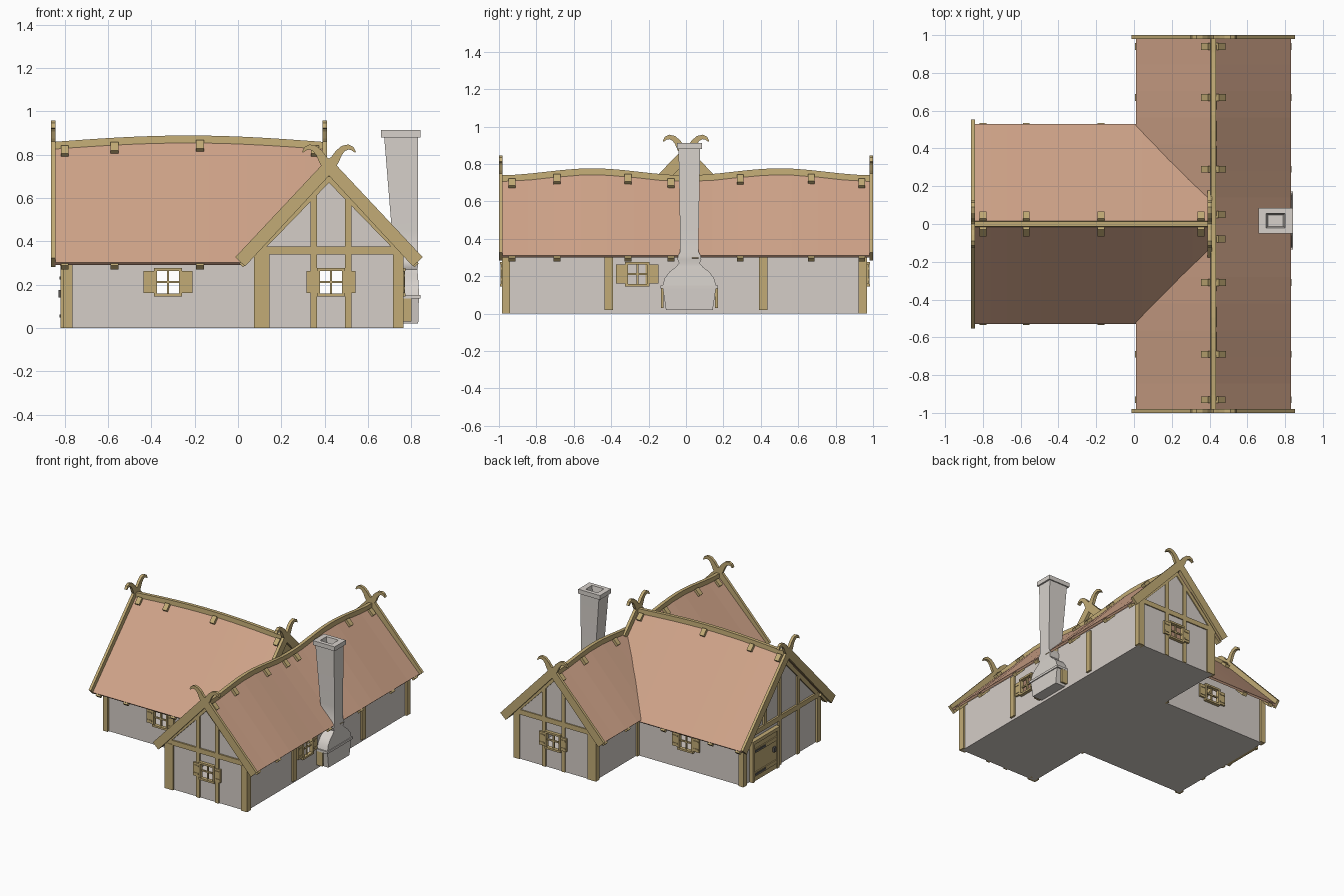
import bpy, bmesh, math
from mathutils import Vector, Matrix

if "Cube" in bpy.data.objects:
    bpy.data.objects.remove(bpy.data.objects["Cube"])


def material(name, rgb):
    m = bpy.data.materials.new(name)
    m.diffuse_color = (*rgb, 1)
    m.use_nodes = True
    m.node_tree.nodes["Principled BSDF"].inputs["Base Color"].default_value = m.diffuse_color
    return m


PLASTER = material("plaster", (0.66, 0.61, 0.57))
TILE = material("roof_clay", (0.63, 0.37, 0.25))
TIMBER = material("timber", (0.54, 0.41, 0.18))
STONE = material("chimney_stone", (0.68, 0.64, 0.60))
IRON = material("iron", (0.10, 0.095, 0.09))


def finish(bm, name, mat, recalc=True):
    if recalc:
        bmesh.ops.recalc_face_normals(bm, faces=bm.faces)
    me = bpy.data.meshes.new(name)
    bm.to_mesh(me)
    bm.free()
    me.materials.append(mat)
    ob = bpy.data.objects.new(name, me)
    bpy.context.collection.objects.link(ob)
    return ob


def box(bm, a, b, turn=None):
    a, b = Vector(a), Vector(b)
    s = b - a
    m = Matrix.Translation((a + b) / 2) @ (turn or Matrix()) @ Matrix.Diagonal((abs(s.x), abs(s.y), abs(s.z), 1))
    bmesh.ops.create_cube(bm, size=1, matrix=m)


# (u along wall, d depth, z) -> world, for the long wing (gables face y) and side wing (gables face x)
def long_map(u, d, z):
    return (0.42 + u, d, z)


def side_map(u, d, z):
    return (d, u, z)


def ribbon(bm, mp, pts, widths, d0, d1):
    """Flat board following a path in a gable plane."""
    rings = []
    for i, (p, w) in enumerate(zip(pts, widths)):
        t = (Vector(pts[min(i + 1, len(pts) - 1)]) - Vector(pts[max(i - 1, 0)])).normalized()
        n = Vector((-t.y, t.x)) * w / 2
        q = [Vector(p) + n, Vector(p) - n]
        rings.append([bm.verts.new(mp(c.x, d, c.y)) for c, d in ((q[0], d0), (q[1], d0), (q[1], d1), (q[0], d1))])
    for r, s in zip(rings, rings[1:]):
        for k in range(4):
            bm.faces.new((r[k], r[(k + 1) % 4], s[(k + 1) % 4], s[k]))
    bm.faces.new(rings[0])
    bm.faces.new(rings[-1])


def long_ridge(y):
    return 0.722 + 0.037 * math.sin(math.pi * abs(y)) ** 2


def side_ridge(x):
    return 0.84 + 0.03 * math.sin(math.pi * (x + 0.86) / 1.26)


# ---- walls: T-shaped shell with window openings
bm = bmesh.new()
H = 0.36
half = [(-0.79, 0.45), (0.09, 0.45), (0.09, 0.96), (0.75, 0.96)]
plan = [(x, -y - (0.01 if y > 0.9 else 0)) for x, y in half] + half[::-1]
low = [bm.verts.new((x, y, 0)) for x, y in plan]
top = [bm.verts.new((x, y, H)) for x, y in plan]
for i in range(8):
    j = (i + 1) % 8
    bm.faces.new((low[i], low[j], top[j], top[i]))
bm.faces.new(low[::-1])
for i, j, apex in ((2, 3, (0.42, -0.97, 0.70)), (4, 5, (0.42, 0.96, 0.70)), (7, 0, (-0.79, 0, 0.81))):
    bm.faces.new((top[i], top[j], bm.verts.new(apex)))
# windows: wall axis (0 = runs along x, 1 = along y), centre, wall depth, outward sign
WINDOWS = [(0, -0.323, -0.45, -1), (0, -0.323, 0.45, 1), (0, 0.43, -0.97, -1), (0, 0.43, 0.96, 1), (1, -0.26, 0.75, 1)]
for ax, c, d, s in WINDOWS:
    for co, no in ((c - .053, ax), (c + .053, ax), (0.157, 2), (0.265, 2)):
        n = Vector((0, 0, 0))
        n[no] = 1
        bmesh.ops.bisect_plane(bm, geom=bm.verts[:] + bm.edges[:] + bm.faces[:], plane_co=n * co, plane_no=n)
    kill = []
    for f in bm.faces:
        m = f.calc_center_median()
        if abs(m[ax] - c) < .05 and abs(m[1 - ax] - d) < .005 and 0.16 < m.z < 0.262:
            kill.append(f)
    bmesh.ops.delete(bm, geom=kill, context='FACES')
finish(bm, "walls", PLASTER, False)

# ---- window frames, glazing bars and shutters
for i, (ax, c, d, s) in enumerate(WINDOWS):
    bm = bmesh.new()

    def bar(u0, u1, z0, z1, t0, t1):
        a, b = (c + u0, d + s * t0), (c + u1, d + s * t1)
        box(bm, (*(a if ax == 0 else a[::-1]), z0), (*(b if ax == 0 else b[::-1]), z1))
    for u in (-.065, .051):
        bar(u, u + .014, .145, .277, -.005, .022)
    for z in (.145, .263):
        bar(-.065, .065, z, z + .014, -.005, .024)
    bar(-.005, .005, .15, .27, -.002, .010)
    bar(-.06, .06, .207, .217, -.002, .010)
    for k in (-1, 1):
        bar(k * .065, k * .113, .162, .262, .004, .018)
        for z in (.178, .236):
            bar(k * .068, k * .108, z, z + .010, .018, .022)
    finish(bm, f"window_{i + 1}", TIMBER)

# ---- corner and wall posts
bm = bmesh.new()
for s in (-1, 1):
    box(bm, (-.805, s * .465, 0), (-.765, s * .42, .34))
    box(bm, (.075, s * .47, 0), (.10, s * .44, .34))
    yo = -.985 if s < 0 else .968
    for x0, x1 in ((.075, .145), (.715, .765)):
        box(bm, (x0, yo, 0), (x1, yo - s * .045, .345))
    box(bm, (.74, s * .39, .02), (.765, s * .435, .34))
finish(bm, "wall_posts", TIMBER)

# ---- gable framing: studs, tie beam, rafters on the wall
bm = bmesh.new()
for d0, d1 in ((-.982, -.965), (.955, .968)):
    for u, z1 in ((-.07, .62), (.09, .60)):
        box(bm, long_map(u - .015, d0, 0), long_map(u + .015, d1, z1))
    box(bm, long_map(-.33, d0, .338), long_map(.33, d1, .375))
    for s in (-1, 1):
        ribbon(bm, long_map, [(s * .35, .335), (0, .695)], [.035, .035], d0, d1)
for u, z1 in ((-.2, .59), (.02, .77)):
    box(bm, side_map(u - .016, -.803, 0), side_map(u + .016, -.785, z1))
box(bm, side_map(.18, -.803, .35), side_map(.212, -.785, .58))
box(bm, side_map(-.43, -.804, .338), side_map(.43, -.785, .375))
for s in (-1, 1):
    ribbon(bm, side_map, [(s * .46, .335), (0, .81)], [.035, .035], -.803, -.785)
finish(bm, "gable_framing", TIMBER)

# ---- door with frame, boards, hinges and ring
bm = bmesh.new()
box(bm, (-.812, .075, 0), (-.785, .35, .285))
for y in (.055, .345):
    box(bm, (-.82, y, 0), (-.785, y + .025, .30))
box(bm, (-.822, .05, .285), (-.785, .375, .31))
for z in (.04, .215):
    box(bm, (-.82, .085, z), (-.80, .34, z + .03))
finish(bm, "door", TIMBER)
bm = bmesh.new()
for z in (.048, .223):
    box(bm, (-.824, .22, z), (-.80, .345, z + .014))
box(bm, (-.828, .10, .14), (-.80, .125, .175))
finish(bm, "door_ironwork", IRON)


# ---- roofs: curved ridge, straight eaves
def roof(name, mp, ridge, d0, d1, hw, eave, cuts=()):
    bm = bmesh.new()
    n = 14
    rows = []
    for i in range(n + 1):
        d = d0 + (d1 - d0) * i / n
        rows.append([bm.verts.new(mp(u, d, z)) for u, z in ((-hw, eave), (0, ridge(d)), (hw, eave))])
    for a, b in zip(rows, rows[1:]):
        for k in (0, 1):
            f = bm.faces.new((a[k], a[k + 1], b[k + 1], b[k]))
            f.normal_update()
            if f.normal.z < 0:
                f.normal_flip()
    for co, no in cuts:
        bmesh.ops.bisect_plane(bm, geom=bm.verts[:] + bm.edges[:] + bm.faces[:], plane_co=co, plane_no=no, clear_outer=True)
    ob = finish(bm, name, TILE, False)
    m = ob.modifiers.new("thickness", 'SOLIDIFY')
    m.thickness, m.offset = 0.016, -1


roof("long_roof", long_map, long_ridge, -.985, .985, .41, .312)
roof("side_roof", side_map, side_ridge, -.85, .40, .53, .302,
     [((.03, s * .53, 0), (.40, s * .39, 0)) for s in (-1, 1)])

# ---- ridge beams, ridge pegs and rafter ends
for name, mp, ridge, d0, d1, hw, eave, pegs in (
        ("long", long_map, long_ridge, -.99, .99, .41, .312, (-.93, -.69, -.31, -.08, .05, .29, .67, .94)),
        ("side", side_map, side_ridge, -.86, .40, .53, .302, (-.80, -.57, -.175, .355))):
    bm = bmesh.new()
    prev = None
    for i in range(25):
        d = d0 + (d1 - d0) * i / 24
        z = ridge(d)
        ring = [bm.verts.new(mp(u, d, z + h)) for u, h in ((-.016, -.025), (.016, -.025), (.013, .018), (-.013, .018))]
        if prev:
            for k in range(4):
                bm.faces.new((prev[k], prev[(k + 1) % 4], ring[(k + 1) % 4], ring[k]))
        if i in (0, 24):
            bm.faces.new(ring)
        prev = ring
    finish(bm, name + "_ridge_beam", TIMBER)
    bm = bmesh.new()
    for d in pegs:
        z = ridge(d)
        slope = Vector((hw, z - eave)).normalized()
        for s in (-1, 1):
            p = Vector((s * .018, z - .012))
            q = Vector((s * .055, z - .012 - .037 * slope.y / slope.x))
            ribbon(bm, mp, [p, q], [.03, .03], d - .018, d + .018)
            if name == "long" and s < 0 and abs(d) < .5 or d > .1 and name == "side":
                continue
            e = Vector((s * (hw - .005), eave - .023))
            ribbon(bm, mp, [e, e + Vector((-s * slope.x, slope.y)) * .11], [.026, .026], d - .018, d + .018)
    finish(bm, name + "_ridge_pegs_and_rafter_ends", TIMBER)


# ---- barge boards crossing at the apex and ending in curled horns
def barge(name, mp, hw, zlow, zapex, d0, d1, start=1.0):
    bm = bmesh.new()
    k = (zapex - zlow) / hw
    for s in (-1, 1):
        pts = [(-s * hw * start, zapex - hw * start * k), (0, zapex)]
        pts += [(s * u, zapex + h) for u, h in ((.028, .032), (.045, .062), (.066, .083), (.09, .09), (.108, .083), (.122, .066))]
        ribbon(bm, mp, pts, [.062, .058, .042, .034, .028, .024, .018, .006], d0, d1)
    finish(bm, name, TIMBER)


barge("front_barge_boards", long_map, .41, .305, .745, -1.0, -.98)
barge("back_barge_boards", long_map, .41, .305, .745, .98, 1.0)
barge("left_barge_boards", side_map, .53, .302, .855, -.863, -.843)
barge("inner_barge_boards", side_map, .53, .302, .855, .39, .412, .29)
bm = bmesh.new()
bm.faces.new([bm.verts.new(side_map(u, .392, z)) for u, z in ((-.15, .69), (.15, .69), (0, .845))])
finish(bm, "inner_gable_panel", TIMBER, False)

# ---- chimney: lofted rectangular sections (z, x0, x1, half width in y)
CY = 0.018
SECTIONS = [(.02, .735, .832, .125), (.135, .735, .835, .142), (.135, .73, .842, .153), (.152, .73, .842, .153),
            (.152, .735, .836, .143), (.19, .735, .834, .132), (.225, .735, .832, .105), (.25, .735, .83, .072),
            (.27, .733, .828, .055), (.29, .728, .832, .064), (.31, .725, .832, .06), (.33, .72, .83, .05),
            (.45, .71, .83, .05), (.88, .675, .83, .058), (.88, .66, .842, .067), (.913, .66, .842, .067),
            (.913, .70, .80, .038), (.86, .71, .79, .03)]
bm = bmesh.new()
rings = [[bm.verts.new((x, CY + y, z)) for x, y in ((x0, -h), (x1, -h), (x1, h), (x0, h))] for z, x0, x1, h in SECTIONS]
for a, b in zip(rings, rings[1:]):
    for k in range(4):
        bm.faces.new((a[k], a[(k + 1) % 4], b[(k + 1) % 4], b[k]))
bm.faces.new(rings[0])
bm.faces.new(rings[-1])
chimney = finish(bm, "chimney", STONE)
bpy.context.view_layer.objects.active = chimney
chimney.select_set(True)
bpy.ops.object.shade_smooth_by_angle(angle=math.radians(40))
bm = bmesh.new()
for s in (-1, 1):
    box(bm, (.75, CY + s * .138, .03), (.80, CY + s * .152, .135))
finish(bm, "chimney_brackets", TIMBER)
